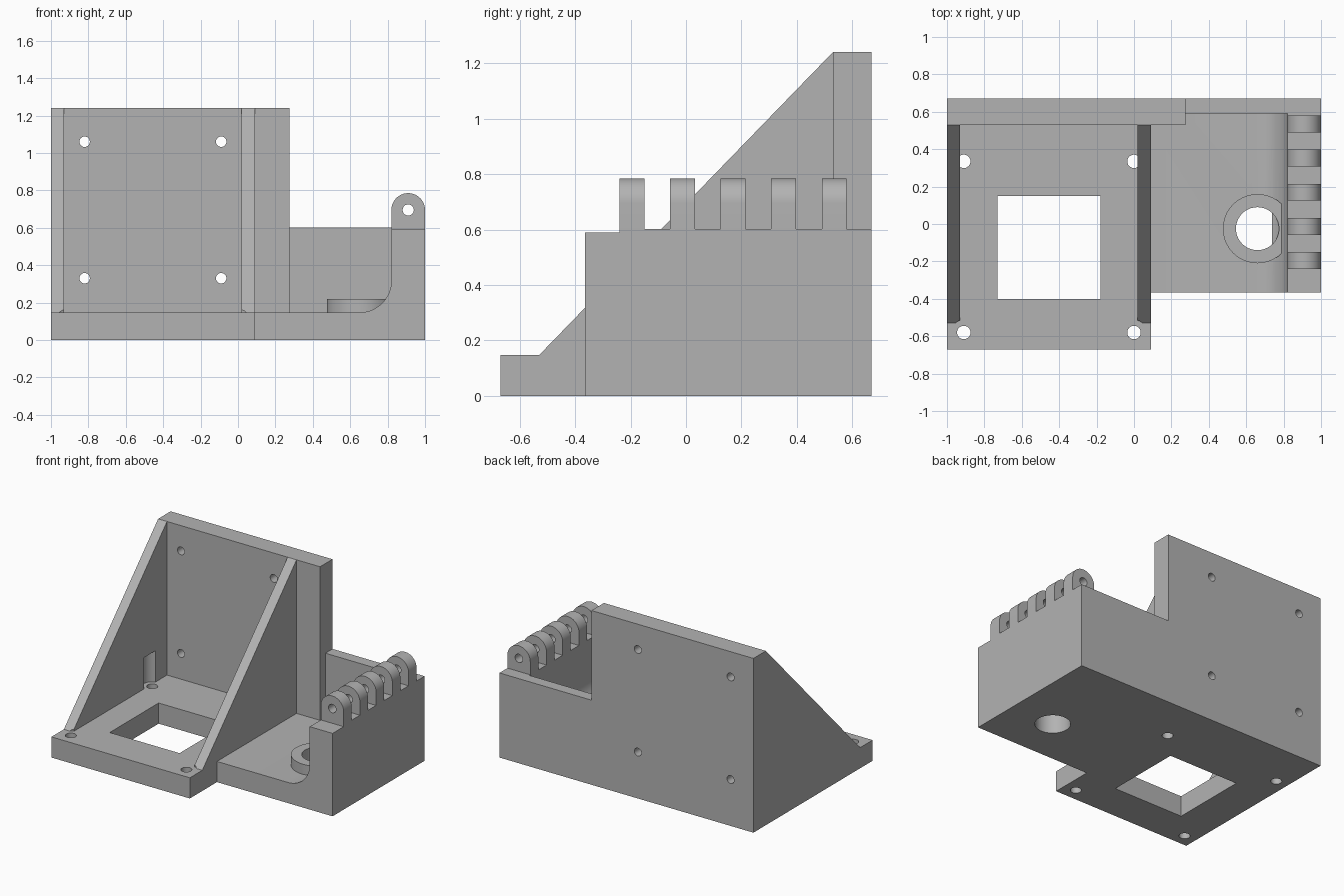
import bpy
import bmesh
from math import sin, cos, pi
from mathutils import Vector

if "Cube" in bpy.data.objects:
    bpy.data.objects.remove(bpy.data.objects["Cube"], do_unlink=True)

grey = bpy.data.materials.new("grey_plastic")
grey.use_nodes = True
grey.diffuse_color = (0.45, 0.45, 0.45, 1)
grey.node_tree.nodes["Principled BSDF"].inputs["Base Color"].default_value = (0.45, 0.45, 0.45, 1)

# How a 2D outline point (a, b) at depth d maps to space for each extrusion axis
PLACE = {
    "x": lambda a, b, d: Vector((d, a, b)),
    "y": lambda a, b, d: Vector((a, d, b)),
    "z": lambda a, b, d: Vector((a, b, d)),
}


def prism(name, outline, axis, low, high):
    """Extrude a closed outline along an axis."""
    place = PLACE[axis]
    bm = bmesh.new()
    base = bm.faces.new([bm.verts.new(place(a, b, low)) for a, b in outline])
    grown = bmesh.ops.extrude_face_region(bm, geom=[base])
    moved = [g for g in grown["geom"] if isinstance(g, bmesh.types.BMVert)]
    bmesh.ops.translate(bm, verts=moved, vec=place(0, 0, high - low))
    bmesh.ops.recalc_face_normals(bm, faces=bm.faces)
    mesh = bpy.data.meshes.new(name)
    bm.to_mesh(mesh)
    bm.free()
    mesh.materials.append(grey)
    ob = bpy.data.objects.new(name, mesh)
    bpy.context.collection.objects.link(ob)
    return ob


def box(name, x0, x1, y0, y1, z0, z1):
    return prism(name, [(x0, y0), (x1, y0), (x1, y1), (x0, y1)], "z", z0, z1)


def arc(ca, cb, r, start, end, steps):
    return [(ca + r * cos(start + (end - start) * i / steps),
             cb + r * sin(start + (end - start) * i / steps)) for i in range(steps + 1)]


def rod(name, ca, cb, r, axis, low, high, sides=40):
    return prism(name, arc(ca, cb, r, 0, 2 * pi, sides)[:-1], axis, low, high)


def combine(target, other, operation):
    """Apply one boolean and remove the second object."""
    mod = target.modifiers.new(operation, "BOOLEAN")
    mod.operation, mod.solver, mod.object = operation, "EXACT", other
    bpy.context.view_layer.objects.active = target
    bpy.ops.object.modifier_apply(modifier=mod.name)
    bpy.data.objects.remove(other, do_unlink=True)


LEFT, RIGHT, BACK, FLOOR, TOP = -1.0, 1.0, 0.67, 0.147, 1.24
PLATE_X, WALL_Y, SIDE_X, SIDE_Y = 0.09, 0.53, 0.82, -0.365

# Mounting plate with tall back wall
bracket = box("hinged_bracket", LEFT, PLATE_X, -BACK, BACK, 0, FLOOR)
combine(bracket, box("back_wall", LEFT, 0.275, WALL_Y, BACK, 0, TOP), "UNION")

# Two sloping ribs
for x in (LEFT, PLATE_X - 0.07):
    slope = [(-WALL_Y, FLOOR), (WALL_Y, TOP), (WALL_Y + 0.05, TOP), (WALL_Y + 0.05, 0.05), (-WALL_Y, 0.05)]
    combine(bracket, prism("rib", slope, "x", x, x + 0.07), "UNION")

# Side tray curving up into the hinge wall
R = 0.17
profile = [(0.05, 0), (RIGHT, 0), (RIGHT, 0.59), (SIDE_X, 0.59)]
profile += arc(SIDE_X - R, FLOOR + R, R, 0, -pi / 2, 16) + [(0.05, FLOOR)]
tray = prism("side_tray", profile, "y", SIDE_Y, BACK)
combine(tray, rod("tray_hole", 0.66, -0.025, 0.115, "z", -0.1, 0.171), "DIFFERENCE")

# Raised collar around the tray hole
collar = rod("collar", 0.66, -0.025, 0.185, "z", FLOOR, 0.22)
combine(collar, rod("collar_hole", 0.66, -0.025, 0.115, "z", 0.1, 0.3), "DIFFERENCE")
combine(tray, collar, "UNION")
combine(bracket, tray, "UNION")

# Low back wall and hinge wall top
combine(bracket, box("low_back_wall", 0.2, RIGHT, 0.59, BACK, 0, 0.602), "UNION")
combine(bracket, box("hinge_wall_top", SIDE_X, RIGHT, -0.24, 0.62, 0.5, 0.602), "UNION")

# Five hinge knuckles
knuckle = [(RIGHT, 0.55)] + arc(0.91, 0.695, 0.09, 0, pi, 24) + [(SIDE_X, 0.55)]
for i in range(5):
    y = -0.24 + i * 0.1825
    combine(bracket, prism("knuckle", knuckle, "y", y, y + 0.09), "UNION")
combine(bracket, rod("pin_hole", 0.91, 0.695, 0.03, "y", -0.5, 0.8, 24), "DIFFERENCE")

# Square window and screw holes in the plate, with head clearance in the ribs
combine(bracket, box("window", -0.73, -0.18, -0.4, 0.15, -0.1, 0.3), "DIFFERENCE")
for x in (-0.91, 0.0):
    for y in (-0.58, 0.335):
        combine(bracket, rod("screw_hole", x, y, 0.036, "z", -0.1, 0.3, 24), "DIFFERENCE")
        combine(bracket, rod("head_clearance", x, y, 0.068, "z", FLOOR, 0.37, 24), "DIFFERENCE")

# Screw holes in the back wall
for x in (-0.82, -0.09):
    for z in (0.33, 1.06):
        combine(bracket, rod("wall_hole", x, z, 0.028, "y", 0.45, 0.8, 24), "DIFFERENCE")

bpy.ops.object.select_all(action="DESELECT")
bracket.select_set(True)
bpy.context.view_layer.objects.active = bracket
bpy.ops.object.shade_smooth_by_angle(angle=0.52)
